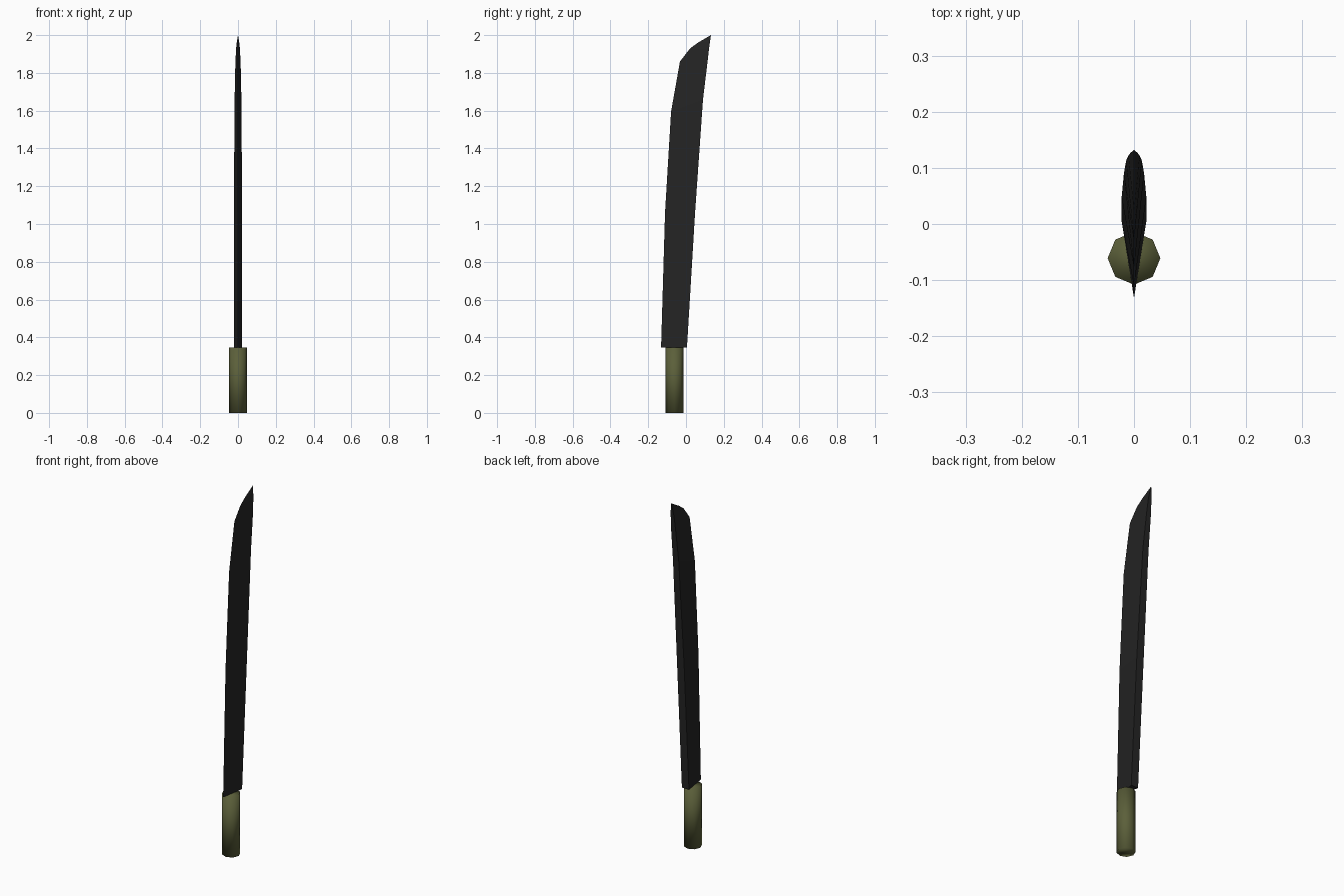
import bpy, bmesh

if "Cube" in bpy.data.objects:
    bpy.data.objects.remove(bpy.data.objects["Cube"])


def material(name, rgb):
    m = bpy.data.materials.new(name)
    m.diffuse_color = (*rgb, 1)
    m.use_nodes = True
    m.node_tree.nodes["Principled BSDF"].inputs["Base Color"].default_value = m.diffuse_color
    return m


def finish(bm, name, mat, smooth=False):
    bmesh.ops.recalc_face_normals(bm, faces=bm.faces)
    for f in bm.faces:
        f.smooth = smooth
    me = bpy.data.meshes.new(name)
    bm.to_mesh(me)
    bm.free()
    me.materials.append(mat)
    ob = bpy.data.objects.new(name, me)
    bpy.context.collection.objects.link(ob)
    return ob


black_steel = material("black steel", (0.018, 0.018, 0.018))
olive = material("olive grip", (0.105, 0.115, 0.042))

# Handle: eight-sided grip, softly shaded including its caps
bm = bmesh.new()
bmesh.ops.create_cone(bm, cap_ends=True, segments=8, radius1=0.047,
                      radius2=0.047, depth=0.345)
bmesh.ops.translate(bm, verts=bm.verts, vec=(0, -0.061, 0.1725))
finish(bm, "handle", olive, smooth=True)

# Blade: wedge sections (edge y, edge z, spine y, spine z, half thickness)
sections = [
    (-0.132, 0.345, 0.005, 0.345, 0.022),
    (-0.111, 1.06, 0.048, 1.06, 0.022),
    (-0.079, 1.595, 0.090, 1.66, 0.018),
    (-0.032, 1.86, 0.113, 1.85, 0.014),
    (0.021, 1.929, 0.122, 1.93, 0.010),
    (0.063, 1.96, 0.127, 1.965, 0.006),
]
bm = bmesh.new()
rings = [[bm.verts.new(p) for p in ((0, ey, ez), (t, sy, sz), (-t, sy, sz))]
         for ey, ez, sy, sz, t in sections]
for a, b in zip(rings, rings[1:]):
    for i in range(3):
        j = (i + 1) % 3
        bm.faces.new((a[i], a[j], b[j], b[i]))
bm.faces.new(rings[0][::-1])
tip = bm.verts.new((0, 0.132, 2.0))
for i in range(3):
    bm.faces.new((rings[-1][i], rings[-1][(i + 1) % 3], tip))
finish(bm, "blade", black_steel)
